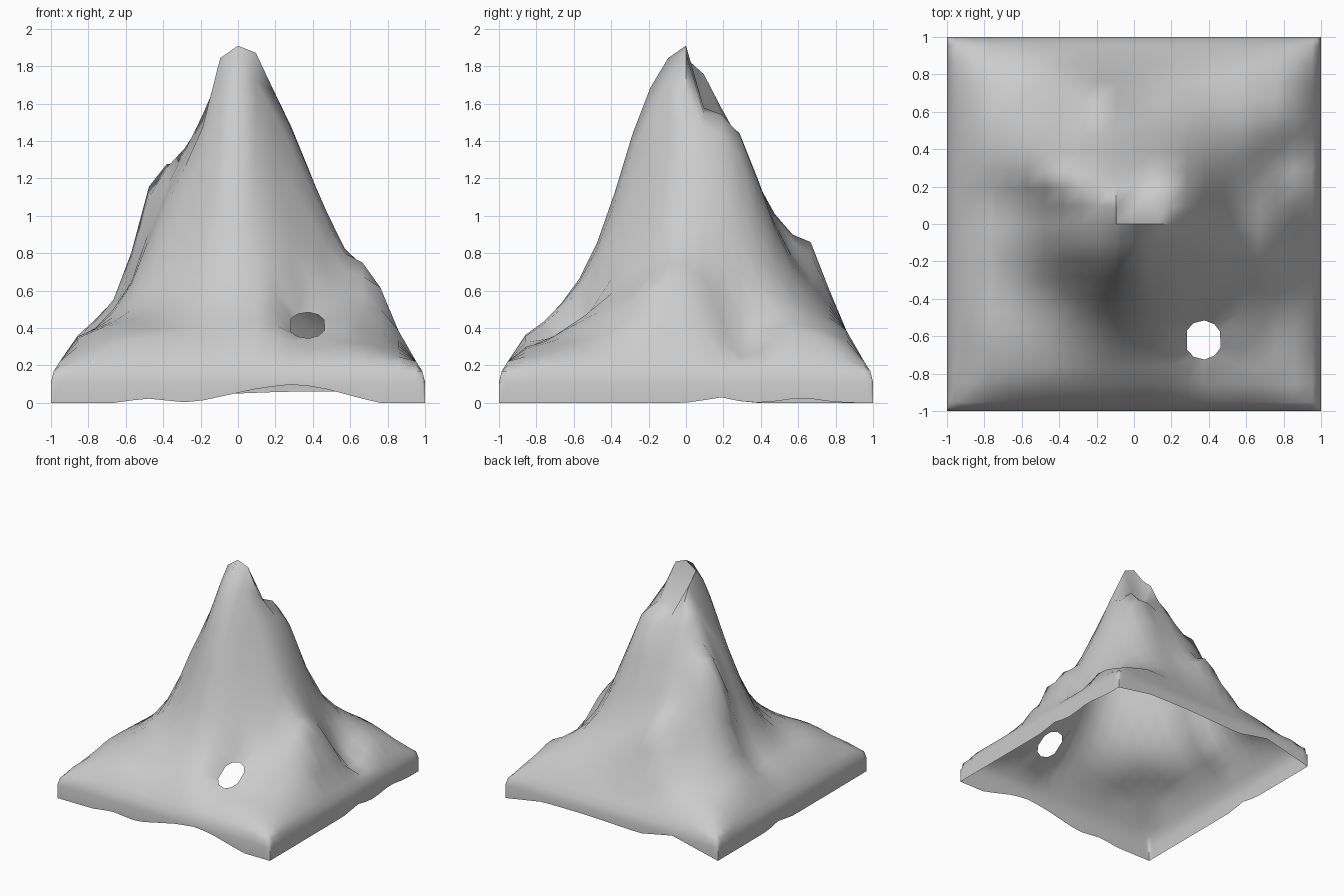
import bpy, bmesh, math

if "Cube" in bpy.data.objects:
    bpy.data.objects.remove(bpy.data.objects["Cube"])

RADII = [0, .1, .2, .3, .4, .5, .6, .75, .95, 1.35]
# slope profiles from the summit outwards, one every 45 degrees from +x
SLOPES = [
    [1.91, 1.87, 1.65, 1.43, 1.19, .96, .75, .64, .30, .22],   # right
    [1.91, 1.62, 1.50, 1.56, 1.34, 1.04, .80, .57, .45, .22],  # back right
    [1.91, 1.48, 1.52, 1.38, 1.14, .89, .72, .56, .32, .22],   # back
    [1.91, 1.82, 1.64, 1.45, 1.27, 1.11, .88, .62, .40, .22],  # back left
    [1.91, 1.84, 1.42, 1.28, 1.08, .82, .60, .41, .28, .22],   # left
    [1.91, 1.83, 1.55, 1.23, .92, .68, .55, .46, .40, .20],    # front left
    [1.91, 1.84, 1.67, 1.40, 1.06, .79, .61, .43, .26, .20],   # front
    [1.91, 1.80, 1.55, 1.25, .98, .75, .60, .47, .34, .20],    # front right
]
# local spurs and gullies: x, y, height, spread
BUMPS = [(-.46, .26, .26, .08), (-.20, .70, .22, .12), (.68, -.10, .04, .10),
         (.78, .30, -.20, .12), (-.66, .12, -.06, .10), (.38, -.74, -.07, .09),
         (.81, -.10, .10, .09), (.15, -.88, .03, .12)]


def lerp_table(xs, ys, x):
    for i in range(len(xs) - 1):
        if x <= xs[i + 1]:
            t = (x - xs[i]) / (xs[i + 1] - xs[i])
            return ys[i] + t * (ys[i + 1] - ys[i])
    return ys[-1]


def height(x, y):
    d = 1 - max(abs(x), abs(y))
    if d < .01:                       # lip of the rim
        return .11
    if d < .03:
        return .17
    r = math.hypot(x, y)
    a = (math.atan2(y, x) / (math.pi / 4)) % 8
    i = int(a) % 8
    t = a - int(a)
    t = t * t * (3 - 2 * t)
    z = (1 - t) * lerp_table(RADII, SLOPES[i], r) + t * lerp_table(RADII, SLOPES[(i + 1) % 8], r)
    for bx, by, h, s in BUMPS:
        z += h * math.exp(-((x - bx) ** 2 + (y - by) ** 2) / (2 * s * s))
    # rounded shoulder at the square rim, lower in the corners
    corner = min(abs(x), abs(y)) > .9
    cap = lerp_table([.03, .05, .15, .24, .3], [.2, .225, .40, .62, 9], d)
    return .2 if corner else max(.2, min(z, cap))


FRONT_X = [-1, -.65, -.5, -.25, .12, .3, .45, .75, 1]
FRONT_Z = [0, 0, .025, 0, .08, .1, .08, 0, 0]
BACK_X = [-1, -.57, -.27, .25, .65, 1]
BACK_Z = [0, .10, .04, .06, .06, 0]


def bottom(x, y):
    # wavy lower edge
    if y < -.99:
        return lerp_table(FRONT_X, FRONT_Z, x)
    if y > .99:
        return lerp_table(BACK_X, BACK_Z, x)
    if x > .99:
        return .03 * math.exp(-((y - .18) / .1) ** 2) + .025 * math.exp(-((y - .62) / .14) ** 2)
    return .03 * math.exp(-((y - .18) / .1) ** 2)


# mountain surface
coords = [-1, -.985] + [k * .0952 for k in range(-10, 11)] + [.985, 1]
n = len(coords)
bm = bmesh.new()
grid = [[bm.verts.new((x, y, height(x, y))) for x in coords] for y in coords]
for j in range(n - 1):
    for i in range(n - 1):
        bm.faces.new((grid[j][i], grid[j][i + 1], grid[j + 1][i + 1], grid[j + 1][i]))

# outer walls hanging from the rim
rim = [e for e in bm.edges if e.is_boundary]
walls = bmesh.ops.extrude_edge_only(bm, edges=rim)["geom"]
for v in walls:
    if isinstance(v, bmesh.types.BMVert):
        v.co.z = bottom(v.co.x, v.co.y)

# cave opening low on the front
cx, cy = .37, -.62
inner = [v for v in bm.verts if abs(v.co.x - .381) < .02 and -.69 < v.co.y < -.55]
bmesh.ops.delete(bm, geom=inner, context='VERTS')
for v in bm.verts:
    if v.is_boundary and math.hypot(v.co.x - cx, v.co.y - cy) < .22:
        a = math.atan2(v.co.y - cy, v.co.x - cx)
        v.co.x, v.co.y = cx + .1 * math.cos(a), cy + .105 * math.sin(a)
        v.co.z = .415 + .07 * math.sin(a)

bmesh.ops.recalc_face_normals(bm, faces=bm.faces)
mesh = bpy.data.meshes.new("mountain")
bm.to_mesh(mesh)
bm.free()
obj = bpy.data.objects.new("mountain", mesh)
bpy.context.collection.objects.link(obj)
bpy.context.view_layer.objects.active = obj
obj.select_set(True)
bpy.ops.object.shade_smooth_by_angle(angle=math.radians(75))
